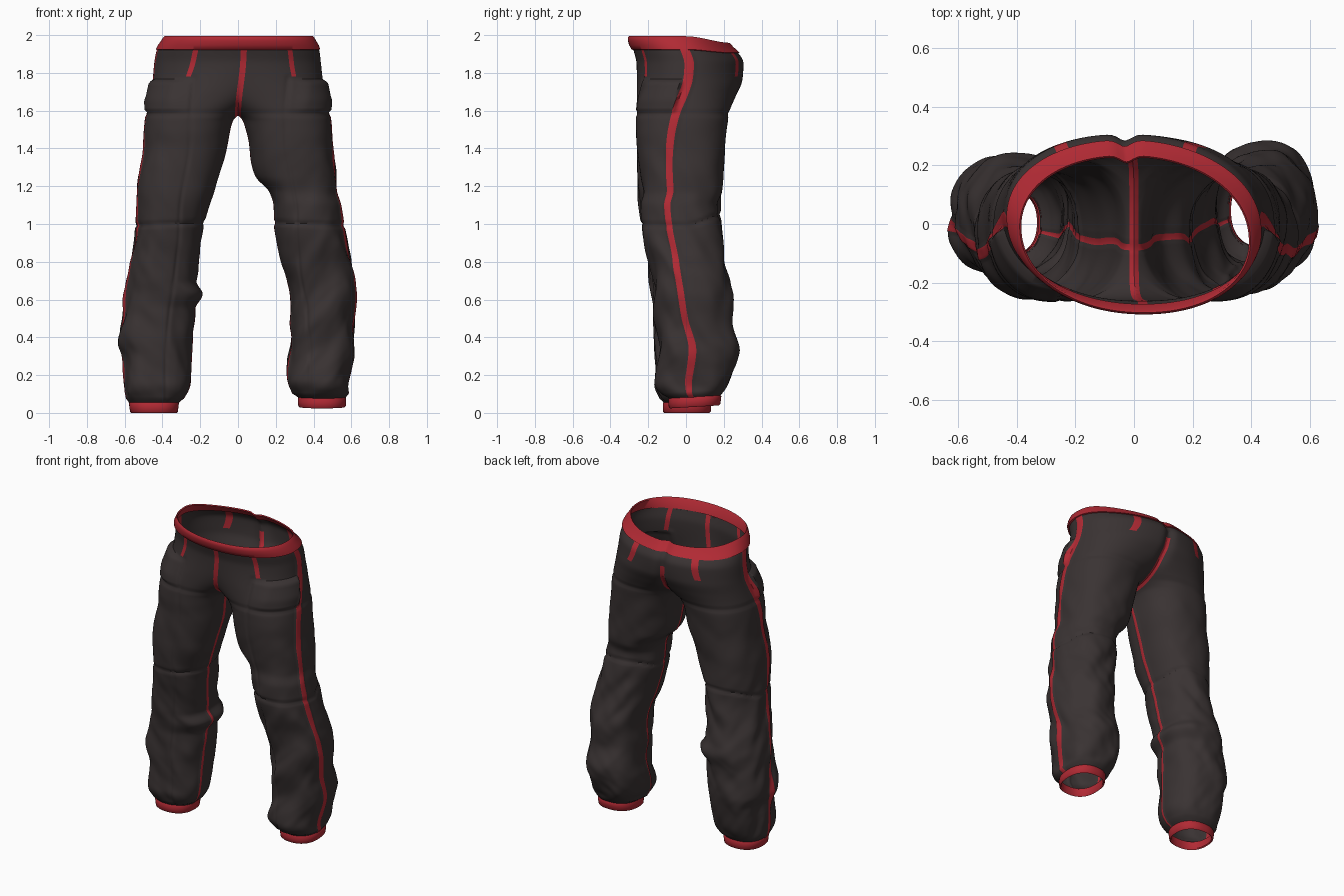
import bpy, bmesh, math
from mathutils import Vector, noise

if "Cube" in bpy.data.objects:
    bpy.data.objects.remove(bpy.data.objects["Cube"])

N = 160                                   # columns around a leg

# Sections: height, inner x, outer x, front y, back y (inner x < 0 = past the centre line)
HIPS = [(1.40, .062, .503, -.258, .207), (1.50, .042, .496, -.265, .215),
        (1.55, .026, .490, -.265, .222), (1.575, .0, .486, -.264, .225), (1.61, -.05, .478, -.262, .235),
        (1.68, -.18, .462, -.260, .265), (1.76, -.31, .446, -.260, .298),
        (1.85, -.41, .436, -.262, .306), (1.92, -.425, .425, -.278, .280),
        (2.00, -.390, .390, -.300, .232)]
RIGHT = [(0, .325, .565, -.085, .175), (.05, .325, .565, -.085, .18), (.075, .29, .585, -.12, .20),
         (.16, .262, .595, -.16, .245), (.34, .270, .620, -.15, .280), (.50, .275, .612, -.16, .237),
         (.62, .280, .618, -.17, .240), (.80, .235, .590, -.19, .205), (1.0, .195, .555, -.235, .18),
         (1.1, .190, .540, -.24, .165), (1.17, .165, .522, -.23, .188), (1.25, .10, .520, -.24, .195)]
LEFT = [(0, .325, .565, -.115, .125), (.05, .32, .57, -.115, .125), (.075, .29, .588, -.14, .15),
        (.16, .262, .600, -.17, .190), (.30, .250, .608, -.17, .215), (.38, .248, .630, -.17, .230),
        (.55, .230, .603, -.17, .225), (.63, .185, .600, -.18, .235), (.70, .225, .588, -.19, .22),
        (1.0, .180, .540, -.235, .18), (1.2, .125, .535, -.260, .185)]


def material(name, rgb):
    m = bpy.data.materials.new(name)
    m.diffuse_color = (*rgb, 1)
    m.use_nodes = True
    m.node_tree.nodes["Principled BSDF"].inputs["Base Color"].default_value = m.diffuse_color
    return m


CLOTH = material("charcoal cloth", (.042, .033, .033))
TRIM = material("red trim", (.44, .023, .034))


def smooth(a, b, v):
    t = min(1, max(0, (v - a) / (b - a)))
    return t * t * (3 - 2 * t)


def seam_angle(z):
    """The side seam drifts forward around the knee."""
    return math.radians(-1 - 13 * smooth(1.85, 1.25, z) + 8 * smooth(.7, .3, z))


def section(table, z):
    """Smooth interpolation of the section table without overshoot."""
    i = 0
    while i < len(table) - 2 and table[i + 1][0] < z:
        i += 1
    a, b = table[i], table[i + 1]
    h = b[0] - a[0]
    t = (z - a[0]) / h

    def slope(j, c):
        if j == 0 or j == len(table) - 1:
            return 0
        p, q, r = table[j - 1], table[j], table[j + 1]
        s, u = (q[c] - p[c]) / (q[0] - p[0]), (r[c] - q[c]) / (r[0] - q[0])
        return 0 if s * u <= 0 else 2 * s * u / (s + u)

    return [(2*t**3 - 3*t**2 + 1) * a[c] + (t**3 - 2*t**2 + t) * h * slope(i, c)
            + (3*t**2 - 2*t**3) * b[c] + (t**3 - t**2) * h * slope(i + 1, c) for c in range(1, 5)]


def ring(side, z, grow, detail):
    """One closed cross-section, in the x > 0 frame."""
    xi, xo, yf, yb = section((RIGHT if side > 0 else LEFT) + HIPS, z)
    cx, cy, rx, ry = (xi + xo) / 2, (yf + yb) / 2, (xo - xi) / 2, (yb - yf) / 2
    power = 2 / (2.35 - .25 * smooth(1.5, 1.8, z))
    pts = []
    for k in range(N):
        th = 2 * math.pi * k / N + seam_angle(z)
        c, s = math.cos(th), math.sin(th)
        x = cx + rx * math.copysign(abs(c) ** power, c)
        y = cy + ry * math.copysign(abs(s) ** power, s)
        d = grow
        if detail:
            # soft cloth folds, strongest below the knee
            amp = (.009 + .010 * smooth(1.15, .75, z)) * smooth(1.62, 1.35, z) * smooth(.06, .12, z)
            seed = 5.3 if side > 0 else 21.7
            d += amp * noise.noise(Vector((c * 1.2 + seed, s * 1.2, z * 6.5 + 1.4 * c * s + s)))
            d += .25 * amp * noise.noise(Vector((c * 2 + seed, s * 2 + 9, z * 13 - 2 * c)))
            # stitched grooves: knee, thigh and front crease
            knee = z - 1.0 - .04 * (cx - x) - .05 * smooth(0, .2, y)
            d -= .009 * math.exp(-(knee / .011) ** 2)
            d -= .006 * math.exp(-((z - 1.585) / .011) ** 2) * smooth(.0, .08, x)
            if s < 0 and z < 1.78:
                crease = .25 + .06 * smooth(1.5, 1.0, z) + .07 * smooth(1.0, .3, z)
                d -= .006 * math.exp(-((x - crease) / .009) ** 2)
            # cargo pocket on the front outer thigh, gaping at its top edge
            a = th if th < math.pi / 2 else th - 2 * math.pi
            rise = .45 * smooth(1.585, 1.605, z) + .55 * smooth(1.59, 1.67, z)
            d += ((.010 * smooth(.25, .27, x) + .022 * smooth(.27, .36, x)) * smooth(-.10, -.16, a)
                  * smooth(-1.8, -1.5, a) * rise * smooth(1.765, 1.75, z))
            # raised side seam and inseam
            if min(k, N - k) <= 2 or abs(k - N // 2 - 8) <= 1:
                d += .004
        x, y = x + d * c, y + d * s
        zz = z - .006 * smooth(1.9, 2, z) - .035 * smooth(0, .24, y) * smooth(1.85, 2.0, z)
        if side > 0:                       # the right cuff hangs a little higher
            zz += (.032 + .06 * (y - .05)) * smooth(.4, 0, z)
        pts.append((x, y, zz))
    return pts


def build(name, rows, sides, detail, paint):
    """Loft the rows for each half, trim at the centre line and weld the halves."""
    total = bmesh.new()
    for side in sides:
        bm = bmesh.new()
        rings = [[bm.verts.new(p) for p in ring(side, z, g, detail)] for z, g in rows]
        for r in range(len(rows) - 1):
            for k in range(N):
                j = (k + 1) % N
                f = bm.faces.new((rings[r][k], rings[r][j], rings[r + 1][j], rings[r + 1][k]))
                f.material_index = paint(k, rows[r][0])
        geom = bm.verts[:] + bm.edges[:] + bm.faces[:]
        bmesh.ops.bisect_plane(bm, geom=geom, plane_co=(0, 0, 0), plane_no=(1, 0, 0), clear_inner=True)
        if detail:
            # red strip along the rise and through the crotch
            geom = bm.verts[:] + bm.edges[:] + bm.faces[:]
            bmesh.ops.bisect_plane(bm, geom=geom, plane_co=(.016, 0, 0), plane_no=(1, 0, 0))
            for f in bm.faces:
                m = f.calc_center_median()
                if m.x < .016 and m.z > 1.53 and (m.y < 0 or m.z < 1.82):
                    f.material_index = 1
        if side < 0:
            for v in bm.verts:
                v.co.x *= -1
            bmesh.ops.reverse_faces(bm, faces=bm.faces[:])
        half = bpy.data.meshes.new("half")
        bm.to_mesh(half)
        bm.free()
        total.from_mesh(half)
        bpy.data.meshes.remove(half)
    seam = [v for v in total.verts if abs(v.co.x) < 1e-4]
    bmesh.ops.remove_doubles(total, verts=seam, dist=.004)
    for v in total.verts:                  # slight twist of the hips, cleft at the seat
        x, y, z = v.co
        if y > .1:
            v.co.y -= .022 * math.exp(-(x / .03) ** 2) * smooth(1.6, 1.7, z)
        v.co.x -= .11 * y * smooth(1.57, 1.9, z)
    me = bpy.data.meshes.new(name)
    total.to_mesh(me)
    total.free()
    me.materials.append(CLOTH)
    me.materials.append(TRIM)
    ob = bpy.data.objects.new(name, me)
    bpy.context.collection.objects.link(ob)
    bpy.ops.object.select_all(action='DESELECT')
    ob.select_set(True)
    bpy.context.view_layer.objects.active = ob
    bpy.ops.object.shade_smooth_by_angle(angle=math.radians(50))


def near(k, degrees, width):
    """True when column k lies within width columns of an angle."""
    d = (k + .5 - degrees * N / 360) % N
    return min(d, N - d) < width


def seams(k, z):
    side = min(k + .5, N - k - .5) < 2
    inseam = abs(k + .5 - N / 2 - 8) < 1 and z < 1.58
    darts = z > 1.775 and (near(k, -54, 1.1) or near(k, 62, 1.1))
    return int(side or inseam or darts)


# Trouser legs and seat
build("trousers", [(.05 + i * 1.88 / 150, 0) for i in range(151)], (1, -1), True, seams)

# Waistband with a folded-in lip
build("waistband", [(1.922, 0), (1.926, .010), (1.95, .013), (1.975, .012), (1.994, .008), (2.0, .002),
                    (1.994, -.004), (1.93, -.008)], (1, -1), False, lambda k, z: 1)

# Ankle cuffs
CUFF = [(.056, -.008), (.006, -.006), (0, 0), (.006, .006), (.03, .008), (.05, .007), (.056, 0)]
for label, s in (("right_cuff", 1), ("left_cuff", -1)):
    build(label, CUFF, (s,), False, lambda k, z: 1)
